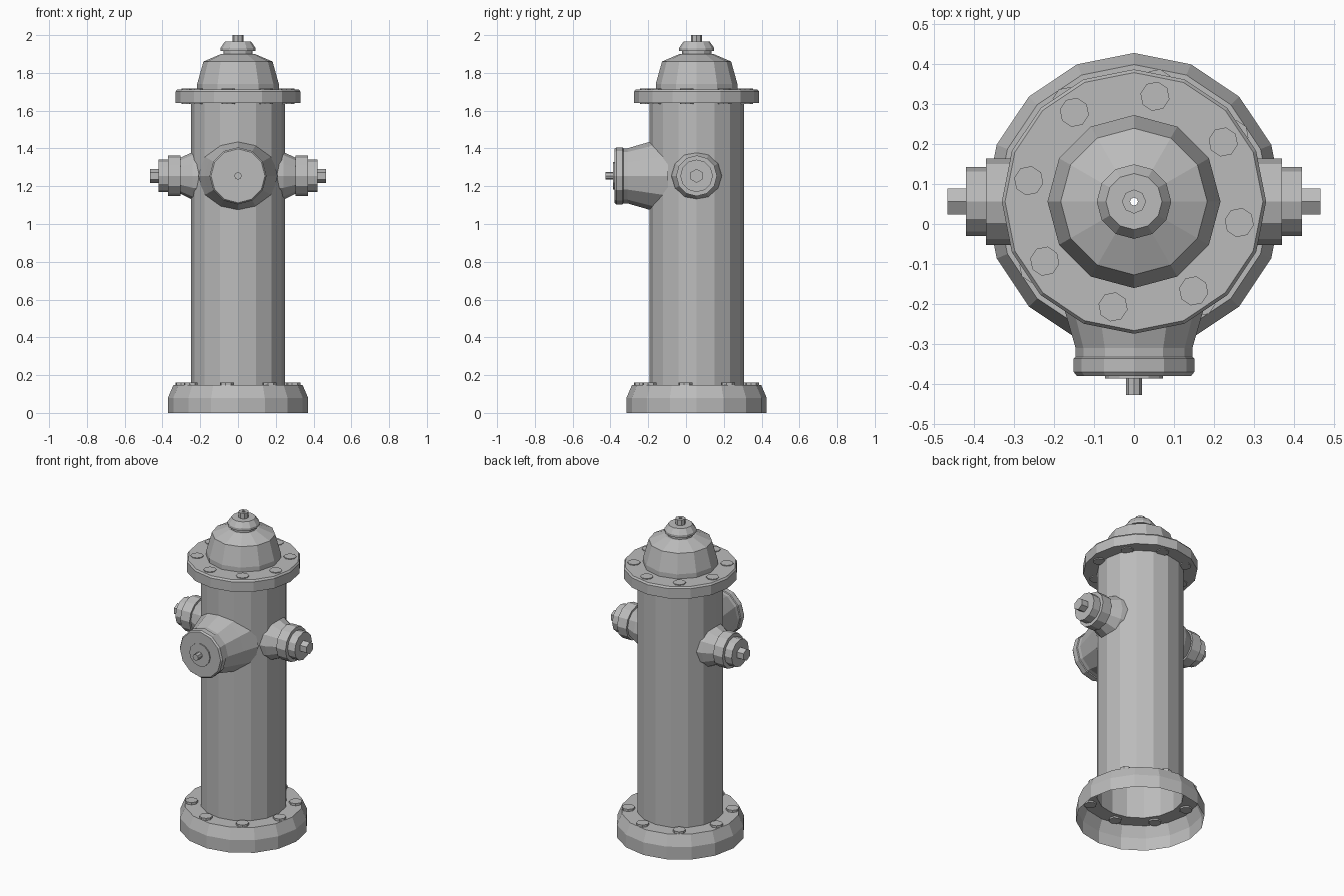
import bpy, bmesh, math
from mathutils import Matrix, Vector

cube = bpy.data.objects.get("Cube")
if cube:
    bpy.data.objects.remove(cube, do_unlink=True)

# Single painted-metal colour
grey = bpy.data.materials.new("plain_grey")
grey.use_nodes = True
colour = (0.5, 0.5, 0.5, 1)
grey.diffuse_color = colour
grey.node_tree.nodes["Principled BSDF"].inputs["Base Color"].default_value = colour

AXIS_Y = 0.056
NOZZLE_Z = 1.255


def lathe(name, profile, sides, matrix=None):
    """Turn (radius, height) points around local z; radius 0 closes the end."""
    bm = bmesh.new()
    rings = []
    for r, h in profile:
        if r == 0:
            rings.append([bm.verts.new((0, 0, h))] * sides)
        else:
            rings.append([bm.verts.new((r * math.cos(a), r * math.sin(a), h))
                          for a in (math.tau * i / sides for i in range(sides))])
    for low, high in zip(rings, rings[1:]):
        for i in range(sides):
            j = (i + 1) % sides
            corners = list(dict.fromkeys((low[i], low[j], high[j], high[i])))
            bm.faces.new(corners)
    bm.transform(Matrix.Translation((0, AXIS_Y, 0)) @ (matrix or Matrix()))
    mesh = bpy.data.meshes.new(name)
    bm.to_mesh(mesh)
    bm.free()
    mesh.materials.append(grey)
    obj = bpy.data.objects.new(name, mesh)
    bpy.context.collection.objects.link(obj)
    return obj


def bolt_ring(name, radius, bottom, top):
    """Eight flat octagonal bolts passing through a flange."""
    for k in range(8):
        spin = Matrix.Rotation(math.radians(45 * k - 11.25), 4, 'Z')
        lathe(f"{name}_{k + 1}", [(0, bottom), (0.037, bottom), (0.037, top), (0, top)],
              8, spin @ Matrix.Translation((radius, 0, 0)))


# Hollow foot and barrel, open underneath
lathe("base_and_barrel", [(0.371, 0), (0.371, 0.08), (0.342, 0.148),
                          (0.25, 0.148), (0.25, 1.64)], 16)
bolt_ring("base_bolt", 0.3, 0.138, 0.162)

# Bonnet flange, dome and finial
lathe("bonnet_flange", [(0.25, 1.64), (0.33, 1.64), (0.33, 1.702),
                        (0.322, 1.713), (0.2, 1.713)], 16)
bolt_ring("bonnet_bolt", 0.268, 1.634, 1.718)
lathe("bonnet_dome", [(0.216, 1.713), (0.216, 1.742), (0.183, 1.86), (0.09, 1.9),
                      (0.078, 1.9), (0.078, 1.917), (0.093, 1.917), (0.093, 1.932),
                      (0.07, 1.965), (0.02, 1.965)], 12)
lathe("top_nut", [(0.03, 1.965), (0.03, 2), (0.01, 2), (0.01, 1.95)], 8)

# Mirrored side outlets with hexagonal nuts
for side, turn in (("left", 90), ("right", -90)):
    place = Matrix.Translation((0, 0, NOZZLE_Z)) @ Matrix.Rotation(math.radians(turn), 4, 'Y')
    lathe(f"{side}_outlet", [(0.135, 0.2), (0.127, 0.24), (0.095, 0.305), (0.108, 0.305),
                             (0.108, 0.37), (0.086, 0.37), (0.086, 0.42), (0, 0.42)], 12, place)
    lathe(f"{side}_nut", [(0.037, 0.42), (0.037, 0.466), (0, 0.466)], 6, place)

# Large front outlet with stepped cap
place = Matrix.Translation((0, 0, NOZZLE_Z)) @ Matrix.Rotation(math.radians(90), 4, 'X')
lathe("front_outlet", [(0.21, 0.15), (0.178, 0.255), (0.146, 0.365), (0.146, 0.388),
                       (0.151, 0.392), (0.151, 0.425), (0.143, 0.435), (0, 0.435)], 12, place)
lathe("front_cap_disc", [(0.072, 0.43), (0.072, 0.442), (0, 0.442)], 12, place)
lathe("front_nut", [(0.02, 0.44), (0.02, 0.483), (0, 0.483)], 8, place)
